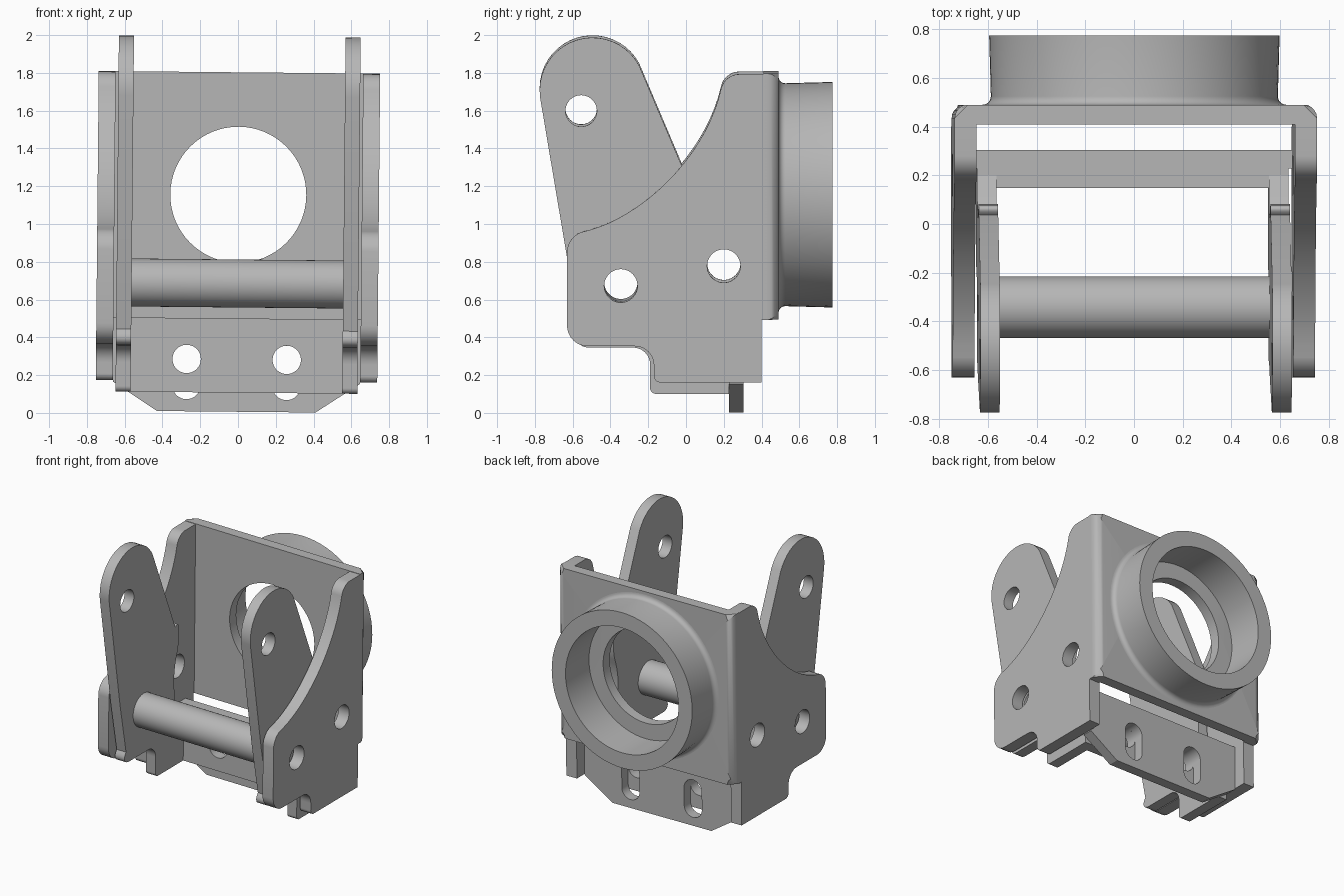
import bpy, bmesh, math
from mathutils import Matrix, Vector
from mathutils.geometry import interpolate_bezier

if "Cube" in bpy.data.objects:
    bpy.data.objects.remove(bpy.data.objects["Cube"])

steel = bpy.data.materials.new("plain_grey_metal")
steel.use_nodes = True
GREY = (0.47, 0.47, 0.47, 1)
steel.diffuse_color = GREY
steel.node_tree.nodes["Principled BSDF"].inputs["Base Color"].default_value = GREY

# The whole assembly leans very slightly sideways
LEAN = (Matrix.Translation((0, 0, 1)) @ Matrix.Rotation(0.0096, 4, 'Y')
        @ Matrix.Translation((0, 0, -1)))
# Sketch planes: side (u=y, v=z) and front (u=x, v=z)
SIDE = Matrix(((0, 0, 1, 0), (1, 0, 0, 0), (0, 1, 0, 0), (0, 0, 0, 1)))
FRONT = Matrix(((1, 0, 0, 0), (0, 0, -1, 0), (0, 1, 0, 0), (0, 0, 0, 1)))


def arc(u, v, r, a0, a1, n=20):
    steps = [math.radians(a0 + (a1 - a0) * i / n) for i in range(n + 1)]
    return [(u + r * math.cos(a), v + r * math.sin(a)) for a in steps]


def circle(u, v, r, n=48):
    return arc(u, v, r, 0, 360, n)[:-1]


def slot(u, v0, v1, r):
    return arc(u, v1 - r, r, 0, 180) + arc(u, v0 + r, r, 180, 360)


def rounded(points):
    """Outline from (u, v) points; a third value rounds that corner."""
    out = []
    for i, p in enumerate(points):
        c = Vector(p[:2])
        if len(p) == 2:
            out.append(tuple(c))
            continue
        a = (Vector(points[i - 1][:2]) - c).normalized()
        b = (Vector(points[(i + 1) % len(points)][:2]) - c).normalized()
        s, e = c + a * p[2], c + b * p[2]
        k = 0.55
        out += [tuple(q) for q in interpolate_bezier(s, s.lerp(c, k), e.lerp(c, k), e, 9)]
    return out


def finish(name, bm):
    bmesh.ops.remove_doubles(bm, verts=bm.verts, dist=0.0002)
    bmesh.ops.recalc_face_normals(bm, faces=bm.faces)
    bm.transform(LEAN)
    mesh = bpy.data.meshes.new(name)
    bm.to_mesh(mesh)
    bm.free()
    mesh.materials.append(steel)
    obj = bpy.data.objects.new(name, mesh)
    bpy.context.collection.objects.link(obj)
    bpy.ops.object.select_all(action='DESELECT')
    bpy.context.view_layer.objects.active = obj
    obj.select_set(True)
    bpy.ops.object.shade_smooth_by_angle(angle=math.radians(30))
    return obj


def sheet(loops, low, high, plane):
    """Extrude an outline with holes between two depths."""
    curve = bpy.data.curves.new("sketch", 'CURVE')
    curve.dimensions = '2D'
    curve.fill_mode = 'BOTH'
    curve.extrude = (high - low) / 2
    for loop in loops:
        s = curve.splines.new('POLY')
        s.points.add(len(loop) - 1)
        for pt, (u, v) in zip(s.points, loop):
            pt.co = (u, v, 0, 1)
        s.use_cyclic_u = True
    tmp = bpy.data.objects.new("sketch", curve)
    bpy.context.collection.objects.link(tmp)
    bpy.context.view_layer.update()
    mesh = tmp.to_mesh()
    bm = bmesh.new()
    bm.from_mesh(mesh)
    tmp.to_mesh_clear()
    bpy.data.objects.remove(tmp)
    bpy.data.curves.remove(curve)
    bmesh.ops.remove_doubles(bm, verts=bm.verts, dist=0.0002)
    bm.transform(plane @ Matrix.Translation((0, 0, (low + high) / 2)))
    return bm


# Outer cheek outline with the swept front edge
sweep = [tuple(p) for p in interpolate_bezier(
    Vector((0.185, 1.72)), Vector((0.1, 1.35)),
    Vector((-0.25, 1.03)), Vector((-0.55, 0.965)), 20)]
cheek = rounded([(-0.63, 0.36, 0.11), (-0.17, 0.36, 0.1), (-0.17, 0.168, 0.035),
                 (0.4, 0.168), (0.4, 0.5), (0.43, 0.5), (0.43, 1.8),
                 (0.2, 1.8, 0.08)] + sweep + [(-0.63, 0.94, 0.08)])
cheek_holes = [circle(-0.345, 0.68, 0.088), circle(0.2, 0.785, 0.088)]

# Inner arm outline with the raised round lug
arm = (rounded([(-0.62, 0.352, 0.11), (-0.19, 0.352, 0.09), (-0.19, 0.107, 0.03),
                (0.2, 0.107), (0.2, 0.5), (0.04, 0.56, 0.05), (0.02, 0.84, 0.1),
                (0.085, 1.04, 0.07), (0.075, 1.22, 0.06)])
       + arc(-0.495, 1.713, 0.28, 28, 187) + [(-0.63, 0.83)])
arm_holes = [circle(-0.345, 0.685, 0.088), circle(-0.555, 1.605, 0.083)]

for side, sign in (("left", 1), ("right", -1)):
    lo, hi = sorted((sign * 0.655, sign * 0.745))
    finish(side + "_outer_cheek", sheet([cheek] + cheek_holes, lo, hi, SIDE))
    lo, hi = sorted((sign * 0.56, sign * 0.64))
    finish(side + "_inner_arm", sheet([arm] + arm_holes, lo, hi, SIDE))

# Back plate with bent outer corners
bm = sheet([[(-0.745, 0.5), (0.745, 0.5), (0.745, 1.803), (-0.745, 1.803)],
            circle(0, 1.155, 0.36, 64)], -0.49, -0.41, FRONT)
corners = [e for e in bm.edges
           if all(v.co.y > 0.48 and abs(v.co.x) > 0.74 for v in e.verts)
           and abs(e.verts[0].co.z - e.verts[1].co.z) > 1]
bmesh.ops.bevel(bm, geom=corners, offset=0.055, segments=5, profile=0.5, affect='EDGES')
finish("back_plate", bm)

# Collar turned around the y axis, with a flared foot
bm = bmesh.new()
foot = arc(0.625, 0.525, 0.035, 270, 180, 6)
profile = [(0.48, 0.485), (0.48, 0.775), (0.597, 0.775)] + foot[::-1] + [(0.625, 0.485)]
ring = [bm.verts.new((r, y, 0)) for r, y in profile]
edges = [bm.edges.new((ring[i - 1], ring[i])) for i in range(len(ring))]
bmesh.ops.spin(bm, geom=ring + edges, axis=(0, 1, 0), cent=(0, 0, 0),
               angle=2 * math.pi, steps=72)
bm.transform(Matrix.Translation((0, 0, 1.155)))
finish("round_collar", bm)

# Cross web joining the inner arms, with two round holes
web = [(-0.64, 0.107), (0.64, 0.107), (0.64, 0.5), (-0.64, 0.5)]
finish("cross_web", sheet([web] + [circle(x, 0.283, 0.075) for x in (-0.265, 0.265)],
                          -0.228, -0.147, FRONT))

# Slotted mounting plate with clipped lower corners
half = [(0.42, 0.006), (0.655, 0.16), (0.655, 0.5)]
mount = half + [(-x, z) for x, z in reversed(half)]
finish("mounting_plate", sheet([mount] + [slot(x, 0.07, 0.358, 0.075) for x in (-0.265, 0.265)],
                               -0.305, -0.228, FRONT))

# Hollow spacer between the arms
finish("spacer_tube", sheet([circle(-0.342, 0.685, 0.127, 64), circle(-0.345, 0.685, 0.088)],
                            -0.565, 0.565, SIDE))
